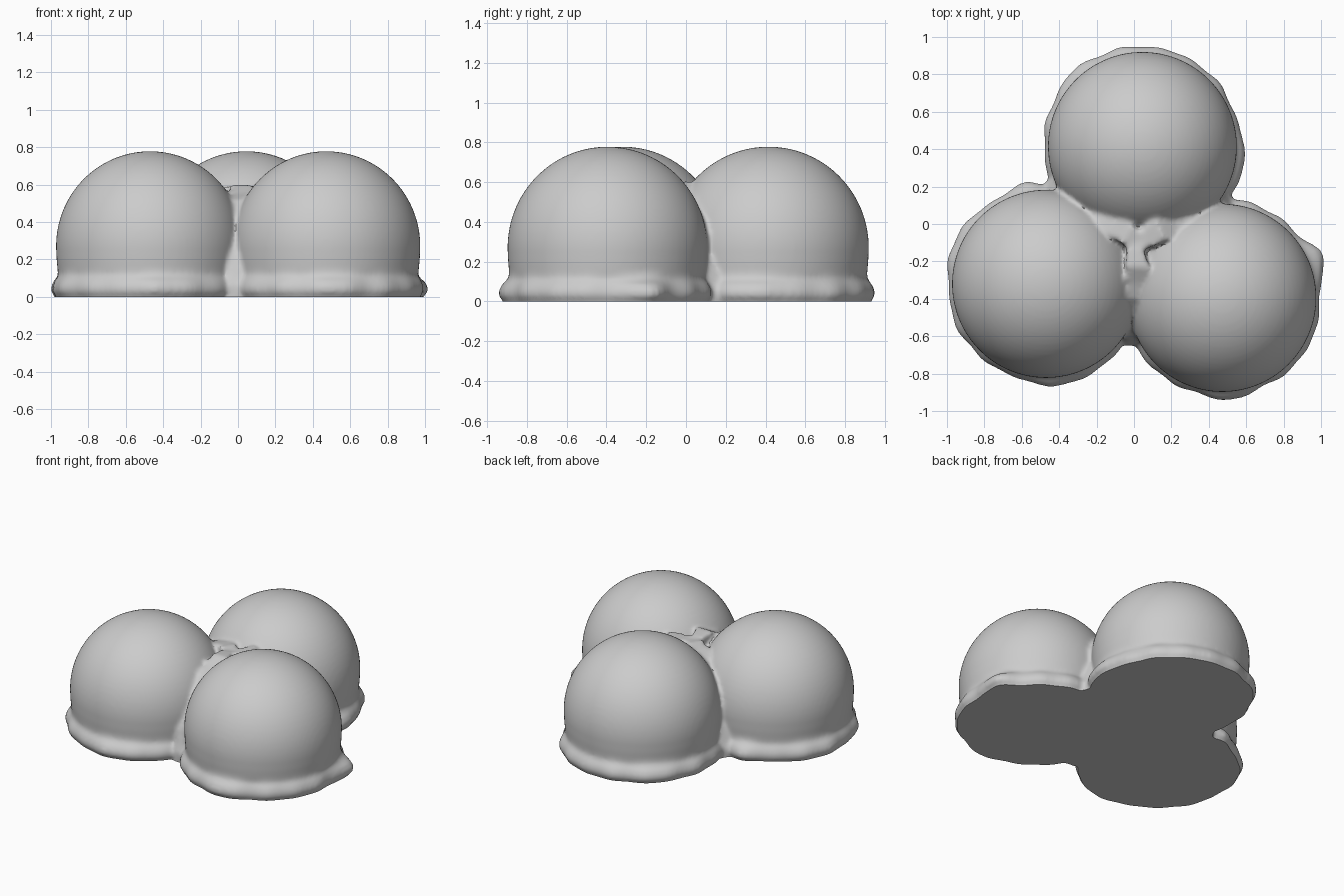
import bpy, bmesh, math, random
from mathutils import Vector

if "Cube" in bpy.data.objects:
    bpy.data.objects.remove(bpy.data.objects["Cube"])

random.seed(4)
bm = bmesh.new()
SEG = 96


def dome(cx, cy, r, bumps):
    """Revolved dome with a swollen, uneven rim at the foot."""
    # (radius, z, share of rim unevenness)
    prof = [(r - .01, -.1, .6), (r + .006, 0, .8), (r + .024, .025, 1),
            (r + .024, .055, 1), (r + .012, .085, .8), (r - .01, .115, .25),
            (r - .008, .15, 0), (r - .003, .2, 0)]
    for i in range(20):
        a = math.pi / 2 * i / 20
        prof.append((r * math.cos(a), .27 + .508 * math.sin(a), 0))
    ph = [random.uniform(0, 6.28) for _ in range(3)]
    rings = []
    for pr, z, k in prof:
        ring = []
        for j in range(SEG):
            a = 2 * math.pi * j / SEG
            d = .004 * sum(math.sin(n * a + p) for n, p in zip((7, 11, 17), ph))
            for deg, amp, wid in bumps:
                off = (math.degrees(a) - deg + 180) % 360 - 180
                d += amp * math.exp(-(off / wid) ** 2)
            rr = pr + k * d
            ring.append(bm.verts.new((cx + rr * math.cos(a), cy + rr * math.sin(a), z)))
        rings.append(ring)
    top = bm.verts.new((cx, cy, .778))
    for lo, hi in zip(rings, rings[1:]):
        for j in range(SEG):
            n = (j + 1) % SEG
            bm.faces.new((lo[j], lo[n], hi[n], hi[j]))
    for j in range(SEG):
        bm.faces.new((rings[-1][j], rings[-1][(j + 1) % SEG], top))
    bm.faces.new(rings[0][::-1])


def web(hub, end):
    """Lumpy wall filling the seam between two neighbouring domes."""
    hub, end = Vector((*hub, 0)), Vector((*end, 0))
    d = end - hub
    side = Vector((-d.y, d.x, 0)).normalized()
    tops = [(-.06, .58), (.1, .6), (.25, .59), (.4, .56), (.55, .51), (.7, .43),
            (.82, .32), (.91, .2), (.97, .11), (1.0, .05)]
    rows = []
    for t, z in tops:
        c = hub + d * t + side * random.uniform(-.01, .01)
        w = .055 + random.uniform(-.012, .012)
        z += random.uniform(-.015, .015)
        rows.append([bm.verts.new(c + side * s * w + Vector((0, 0, h)))
                     for s, h in ((-1, -.1), (1, -.1), (1, z), (-1, z))])
    for a, b in zip(rows, rows[1:]):
        for j in range(4):
            n = (j + 1) % 4
            bm.faces.new((a[j], a[n], b[n], b[j]))
    bm.faces.new(rows[0][::-1])
    bm.faces.new(rows[-1])


# Three domes: back, left, right
dome(.045, .415, .505, [(346, .03, 12), (130, .025, 14), (85, .01, 15)])
dome(-.47, -.32, .503, [(283, .028, 14), (150, .015, 16), (100, .02, 10)])
dome(.472, -.395, .503, [(24, .06, 9), (272, .015, 14)])

# Webs along the three seams
for tip in ((0, -.65), (-.465, .23), (.53, .13)):
    web((.015, -.09), tip)

bmesh.ops.recalc_face_normals(bm, faces=bm.faces)
me = bpy.data.meshes.new("dome_cluster")
bm.to_mesh(me)
bm.free()
obj = bpy.data.objects.new("dome_cluster", me)
bpy.context.collection.objects.link(obj)

# Fuse all parts into one soft skin
rem = obj.modifiers.new("fuse", 'REMESH')
rem.mode = 'VOXEL'
rem.voxel_size = .014
sm = obj.modifiers.new("soften", 'SMOOTH')
sm.factor = .5
sm.iterations = 5
dg = bpy.context.evaluated_depsgraph_get()
fused = bpy.data.meshes.new_from_object(obj.evaluated_get(dg))
obj.modifiers.clear()

# Slice the underside flat at the ground
bm = bmesh.new()
bm.from_mesh(fused)
cut = bmesh.ops.bisect_plane(bm, geom=bm.verts[:] + bm.edges[:] + bm.faces[:],
                             plane_co=(0, 0, 0), plane_no=(0, 0, -1), clear_outer=True)
edges = [e for e in cut["geom_cut"] if isinstance(e, bmesh.types.BMEdge)]
bmesh.ops.holes_fill(bm, edges=edges, sides=0)
bmesh.ops.recalc_face_normals(bm, faces=bm.faces)
bm.to_mesh(fused)
bm.free()
obj.data = fused

bpy.context.view_layer.objects.active = obj
obj.select_set(True)
bpy.ops.object.shade_smooth_by_angle(angle=math.radians(45))
